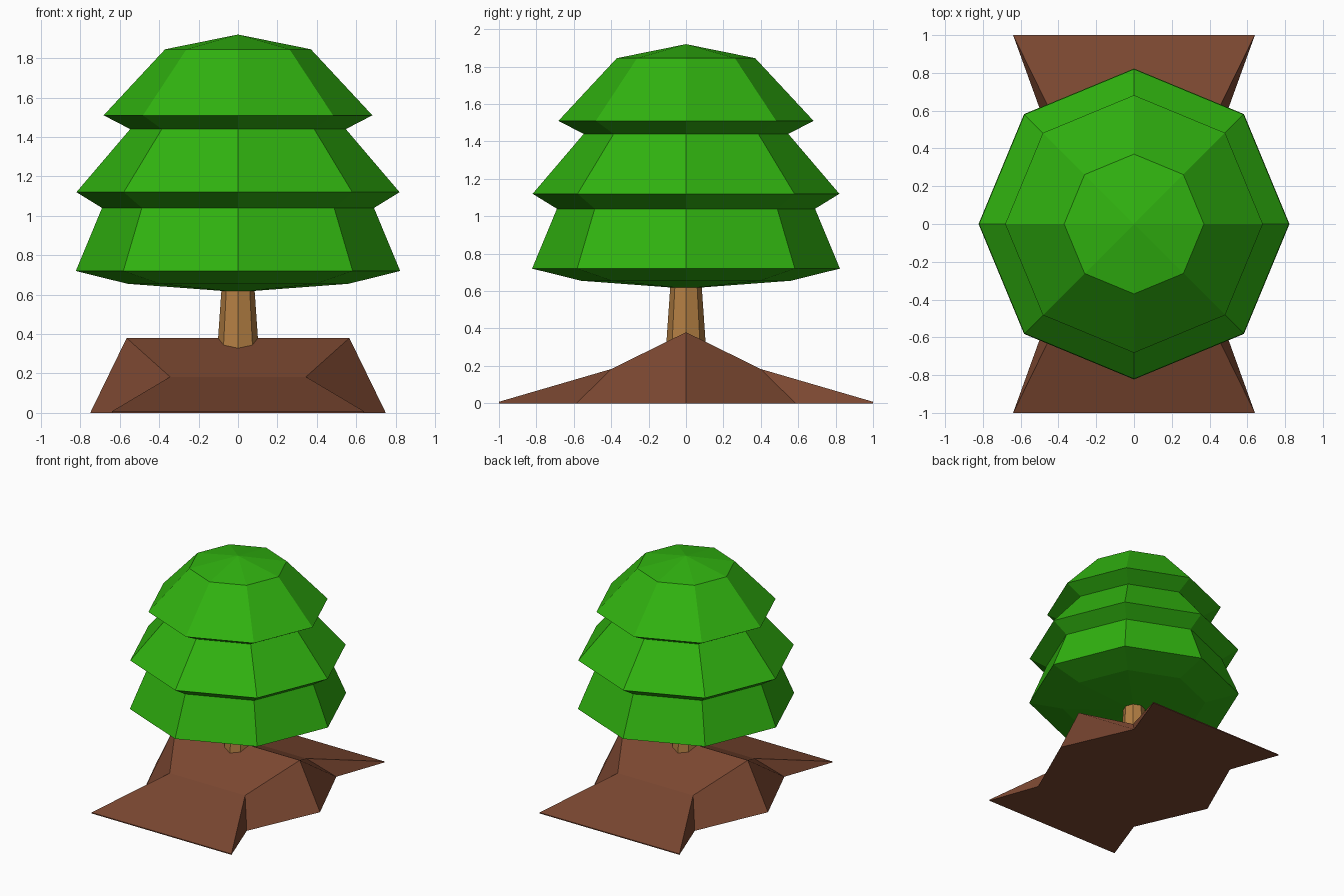
import bpy, bmesh, math

if "Cube" in bpy.data.objects:
    bpy.data.objects.remove(bpy.data.objects["Cube"])


def material(name, rgb):
    m = bpy.data.materials.new(name)
    m.diffuse_color = (*rgb, 1.0)
    m.use_nodes = True
    m.node_tree.nodes["Principled BSDF"].inputs["Base Color"].default_value = m.diffuse_color
    return m


def add_object(name, bm, mat):
    bmesh.ops.recalc_face_normals(bm, faces=bm.faces[:])
    mesh = bpy.data.meshes.new(name)
    bm.to_mesh(mesh)
    bm.free()
    mesh.materials.append(mat)
    ob = bpy.data.objects.new(name, mesh)
    bpy.context.collection.objects.link(ob)
    return ob


def lathe(name, profile, mat, sides=8):
    """Turn (radius, z) points about z; radius 0 becomes a single pole."""
    bm = bmesh.new()
    rings = []
    for r, z in profile:
        if r == 0:
            rings.append([bm.verts.new((0, 0, z))] * sides)
        else:
            rings.append([bm.verts.new((r * math.cos(math.tau * i / sides),
                                        r * math.sin(math.tau * i / sides), z))
                          for i in range(sides)])
    for a, b in zip(rings, rings[1:]):
        for i in range(sides):
            j = (i + 1) % sides
            loop = list(dict.fromkeys([a[i], a[j], b[j], b[i]]))
            bm.faces.new(loop)
    return add_object(name, bm, mat)


green = material("leaf green", (0.03, 0.45, 0.005))
bark = material("bark tan", (0.45, 0.21, 0.056))
soil = material("soil brown", (0.20, 0.064, 0.031))

# Three-tiered foliage with shallow cap and dished underside
lathe("foliage", [(0, 0.613), (0.56, 0.655), (0.823, 0.72), (0.69, 1.04),
                  (0.82, 1.12), (0.547, 1.44), (0.682, 1.51),
                  (0.37, 1.845), (0, 1.92)], green)

# Tapered trunk, sunk into the mound and foliage
lathe("trunk", [(0, 0.25), (0.11, 0.25), (0.083, 0.64), (0, 0.64)], bark)

# Ridged soil mound: half sections as (x, y, z) of upper and lower edge
half = [((0.565, 0, 0.38), (0.75, 0, 0)),
        ((0.345, 0.40, 0.183), (0.49, 0.585, 0)),
        ((0.64, 1.0, 0.008), (0.64, 1.0, 0))]
sections = [[(x, -y, z) for x, y, z in s] for s in half[:0:-1]] + half
bm = bmesh.new()
loft = []
for (tx, ty, tz), (bx, by, bz) in sections:
    loft.append([bm.verts.new(p) for p in ((-tx, ty, tz), (tx, ty, tz),
                                           (bx, by, bz), (-bx, by, bz))])
for a, b in zip(loft, loft[1:]):
    for i in range(4):
        j = (i + 1) % 4
        bm.faces.new((a[i], a[j], b[j], b[i]))
bm.faces.new(loft[0])
bm.faces.new(loft[-1])
add_object("soil_mound", bm, soil)
